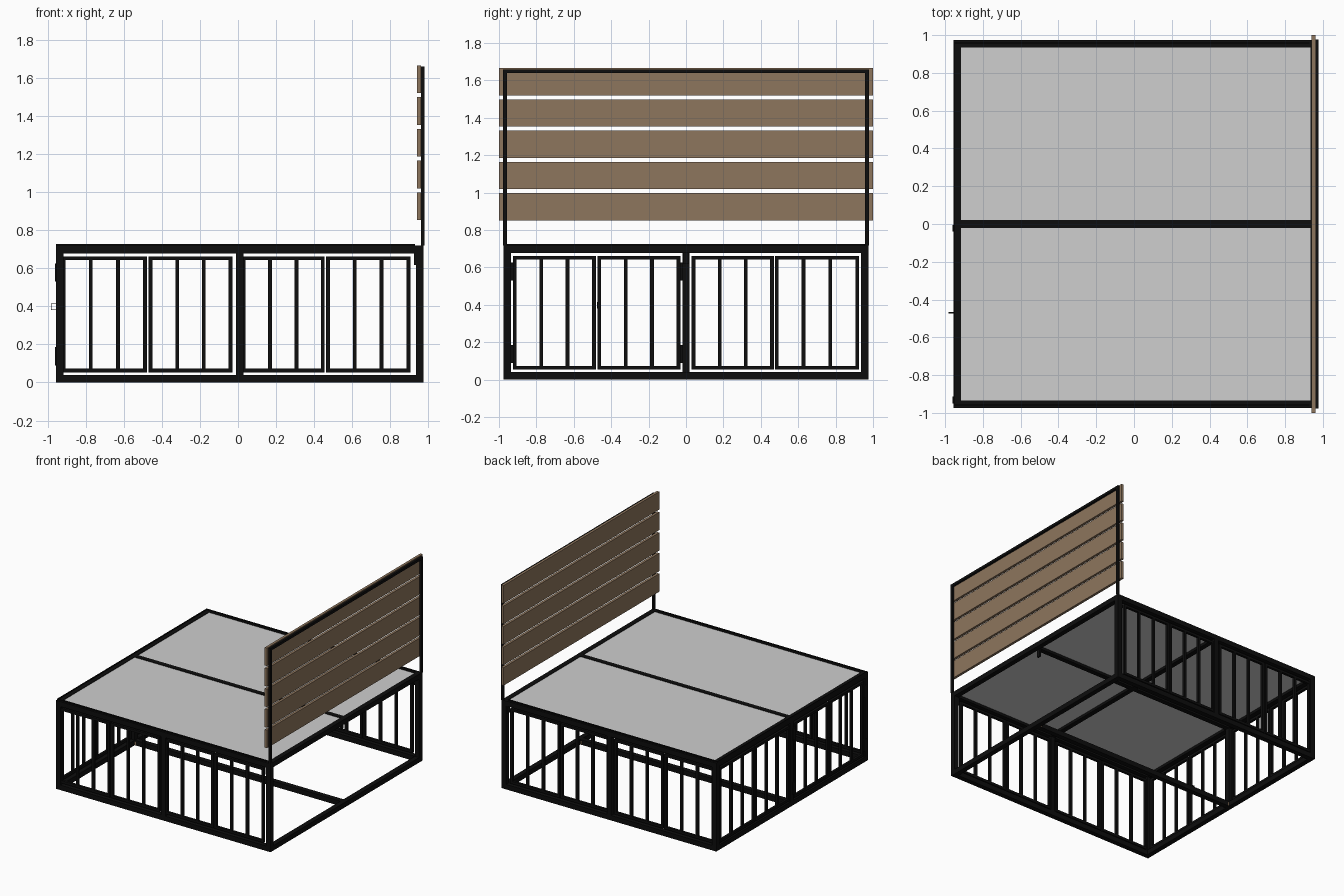
import bpy, bmesh
from mathutils import Matrix, Vector

if "Cube" in bpy.data.objects:
    bpy.data.objects.remove(bpy.data.objects["Cube"])


def material(name, rgb):
    m = bpy.data.materials.new(name)
    m.diffuse_color = (*rgb, 1)
    m.use_nodes = True
    m.node_tree.nodes["Principled BSDF"].inputs["Base Color"].default_value = m.diffuse_color
    return m


BLACK = material("black_steel", (0.004, 0.004, 0.004))
WOOD = material("brown_wood", (0.27, 0.18, 0.11))
GREY = material("light_grey_board", (0.62, 0.62, 0.62))


def build(name, boxes, mat):
    """One object from boxes given as (x0, x1, y0, y1, z0, z1)."""
    bm = bmesh.new()
    for x0, x1, y0, y1, z0, z1 in boxes:
        mid = Vector((x0 + x1, y0 + y1, z0 + z1)) / 2
        size = Matrix.Diagonal((x1 - x0, y1 - y0, z1 - z0, 1))
        bmesh.ops.create_cube(bm, size=1, matrix=Matrix.Translation(mid) @ size)
    me = bpy.data.meshes.new(name)
    bm.to_mesh(me)
    bm.free()
    me.materials.append(mat)
    ob = bpy.data.objects.new(name, me)
    bpy.context.collection.objects.link(ob)
    return ob


X0, X1, Y, T, H = -0.955, 0.975, 0.975, 0.04, 0.718

# corner posts and middle posts (the headboard end stays open)
build("corner_posts", [(x, x + T, y, y + T, T, H - T)
                       for x in (X0, X1 - T) for y in (-Y, Y - T)], BLACK)
build("middle_posts", [(-0.01, 0.03, -Y, -Y + T, T, H - T),
                       (-0.01, 0.03, Y - T, Y, T, H - T),
                       (X0, X0 + T, -T / 2, T / 2, T, H - T)], BLACK)

# bottom and top rails, with a centre rail along x
for name, z in (("bottom_rails", 0), ("top_rails", H - T)):
    build(name, [(X0, X1, -Y, -Y + T, z, z + T), (X0, X1, Y - T, Y, z, z + T),
                 (X0, X0 + T, -Y + T, Y - T, z, z + T),
                 (X1 - T, X1, -Y + T, Y - T, z, z + T),
                 (X0 + T, X1 - T, -T / 2, T / 2, z, z + T)], BLACK)
build("cross_beam", [(-0.01, 0.03, -Y + T, -T / 2, H - T, 0.70),
                     (-0.01, 0.03, T / 2, Y - T, H - T, 0.70)], BLACK)

# thin raised lips around the deck
build("deck_lips", [(X0, 0.93, -Y + 0.015, -Y + 0.02, H, 0.726),
                    (X0, 0.93, Y - 0.02, Y - 0.015, H, 0.726),
                    (X0, X0 + 0.005, -Y + 0.02, Y - 0.02, H, 0.726)], BLACK)

# two deck boards
for name, a, b in (("deck_board_front", -Y + T, -T / 2), ("deck_board_back", T / 2, Y - T)):
    build(name, [(X0 + T, X1 - T, a, b, 0.70, 0.714)], GREY)


# barred panels: frame plus two inner bars
def panel(a, b):
    w, z0, z1 = 0.02, 0.053, 0.662
    out = [(a, b, z0, z0 + w), (a, b, z1 - w, z1)]
    for i in range(4):
        c = a + w / 2 + (b - a - w) * i / 3
        out.append((c - w / 2, c + w / 2, z0 + w, z1 - w))
    return out


for name, y in (("front", -Y + 0.01), ("back", Y - 0.03)):
    for i, (a, b) in enumerate(((-0.925, -0.478), (-0.469, -0.03),
                                (0.02, 0.455), (0.462, 0.905))):
        build(f"{name}_panel_{i + 1}", [(p, q, y, y + 0.02, s, t) for p, q, s, t in panel(a, b)], BLACK)
for i, (a, b) in enumerate(((-0.925, -0.482), (-0.474, -0.03),
                            (0.03, 0.47), (0.475, 0.925))):
    build(f"gate_{i + 1}", [(X0, X0 + 0.02, p, q, s, t) for p, q, s, t in panel(a, b)], BLACK)

# gate hinges and handle, corner brackets under the headboard rail
build("gate_hinges", [(X0 - 0.005, X0 + 0.01, y - 0.018, y + 0.018, z, z + 0.095)
                      for y in (-0.932, -0.022) for z in (0.09, 0.53)], BLACK)
build("gate_handle", [(-0.983, -0.979, -0.475, -0.465, 0.38, 0.415),
                      (-0.983, X0, -0.475, -0.465, 0.38, 0.384),
                      (-0.983, X0, -0.475, -0.465, 0.411, 0.415)], BLACK)
build("corner_brackets", [(0.925, 0.937, y, y + 0.03, 0.617, H - T)
                          for y in (-Y + 0.005, -0.015, Y - 0.035)], BLACK)
build("centre_rail_caps", [(X0 + T, X0 + T + 0.012, -0.022, 0.022, 0.002, 0.03),
                           (X1 - T - 0.012, X1 - T, -0.022, 0.022, 0.002, 0.03)], WOOD)

# headboard: steel hoop and five boards
build("headboard_frame", [(0.961, 0.978, -0.978, -0.958, H, 1.658),
                          (0.961, 0.978, 0.958, 0.978, H, 1.658),
                          (0.961, 0.978, -0.958, 0.958, 1.638, 1.658)], BLACK)
for i in range(5):
    z = 0.852 + i * 0.1668
    build(f"headboard_slat_{i + 1}", [(0.94, 0.961, -1, 1, z, z + 0.146)], WOOD)
